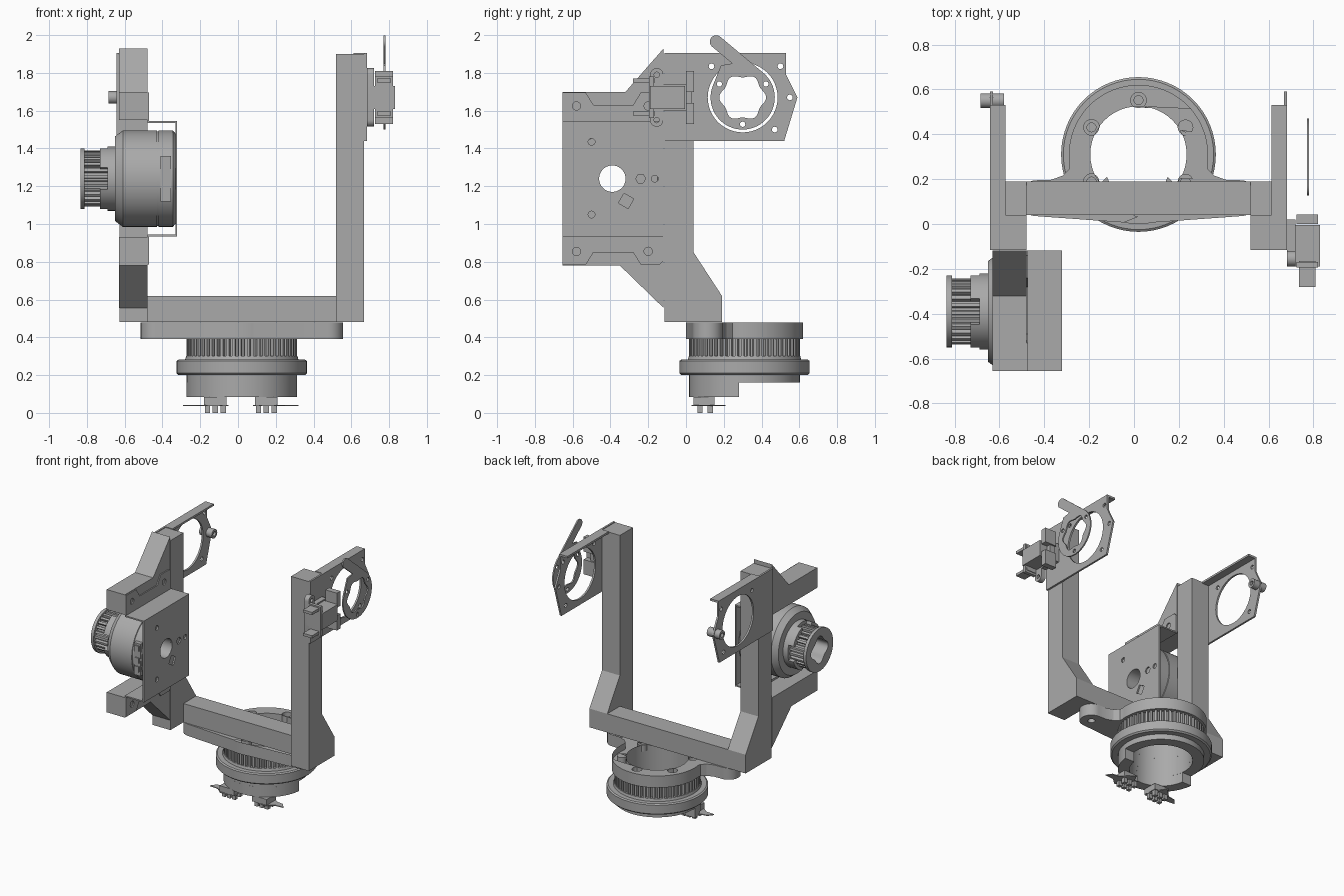
import bpy, bmesh
from math import sin, cos, pi, radians
from mathutils import Matrix, Vector

if "Cube" in bpy.data.objects:
    bpy.data.objects.remove(bpy.data.objects["Cube"])

grey = bpy.data.materials.new("plain_grey")
grey.use_nodes = True
COLOUR = (0.4, 0.4, 0.4, 1)
grey.diffuse_color = COLOUR
grey.node_tree.nodes["Principled BSDF"].inputs["Base Color"].default_value = COLOUR

CX = 0.02                                   # mirror plane of the frame
# Local (u, v, w) to world: 'x' maps u->y, v->z, w->x
AXES = {"z": Matrix.Identity(4),
        "x": Matrix(((0, 0, 1, 0), (1, 0, 0, 0), (0, 1, 0, 0), (0, 0, 0, 1)))}
parts = []


def finish(name, bm):
    bmesh.ops.remove_doubles(bm, verts=bm.verts, dist=0.0002)
    bmesh.ops.recalc_face_normals(bm, faces=bm.faces)
    mesh = bpy.data.meshes.new(name)
    bm.to_mesh(mesh)
    bm.free()
    mesh.materials.append(grey)
    ob = bpy.data.objects.new(name, mesh)
    bpy.context.collection.objects.link(ob)
    parts.append(ob)
    return ob


def box(name, lo, hi):
    bm = bmesh.new()
    lo, hi = Vector(lo), Vector(hi)
    bmesh.ops.create_cube(bm, size=1, matrix=Matrix.Translation((lo + hi) / 2) @ Matrix.Diagonal((*(hi - lo), 1)))
    return finish(name, bm)


def arc(c, r, a=0, b=360, n=48):
    full = b - a == 360
    steps = [radians(a + (b - a) * i / n) for i in range(n if full else n + 1)]
    return [(c[0] + r * cos(t), c[1] + r * sin(t)) for t in steps]


def wavy(c, r, amp, count, n=96):
    return [(c[0] + (r + amp * cos(count * t)) * cos(t), c[1] + (r + amp * cos(count * t)) * sin(t))
            for t in (2 * pi * i / n for i in range(n))]


def teeth(c, r, depth, count):
    pts = []
    for i in range(count):
        for f, rr in ((0, r - depth), (.35, r - depth), (.45, r), (.9, r)):
            t = 2 * pi * (i + f) / count
            pts.append((c[0] + rr * cos(t), c[1] + rr * sin(t)))
    return pts


def plate(name, axis, lo, hi, *loops):
    """Flat profile with holes, extruded from lo to hi along the axis."""
    cu = bpy.data.curves.new(name, "CURVE")
    cu.dimensions, cu.fill_mode, cu.extrude = "2D", "BOTH", (hi - lo) / 2
    for pts in loops:
        sp = cu.splines.new("POLY")
        sp.points.add(len(pts) - 1)
        for p, (u, v) in zip(sp.points, pts):
            p.co = (u, v, 0, 1)
        sp.use_cyclic_u = True
    tmp = bpy.data.objects.new(name, cu)
    bpy.context.collection.objects.link(tmp)
    mesh = bpy.data.meshes.new_from_object(tmp.evaluated_get(bpy.context.evaluated_depsgraph_get()))
    bm = bmesh.new()
    bm.from_mesh(mesh)
    bm.transform(AXES[axis] @ Matrix.Translation((0, 0, (lo + hi) / 2)))
    bpy.data.objects.remove(tmp)
    bpy.data.curves.remove(cu)
    bpy.data.meshes.remove(mesh)
    return finish(name, bm)


def lathe(name, axis, c, profile, n=64):
    """Closed (radius, height) profile spun about the axis through c."""
    bm = bmesh.new()
    vs = [bm.verts.new((r, 0, w)) for r, w in profile]
    es = [bm.edges.new((vs[i - 1], vs[i])) for i in range(len(vs))]
    bmesh.ops.spin(bm, geom=vs + es, cent=(0, 0, 0), axis=(0, 0, 1), angle=2 * pi, steps=n)
    bm.transform(AXES[axis] @ Matrix.Translation((c[0], c[1], 0)))
    return finish(name, bm)


def sided(side, a, b):
    """Interval given for the +x side, mirrored for the other."""
    return (a, b) if side > 0 else (2 * CX - b, 2 * CX - a)


# Frame: cross beam, two arms and their flanged end plates
box("cross_beam", (-.48, .04, .48), (.52, .19, .62))
ARM = [(-.115, .48), (.19, .48), (.19, .62), (.04, .85), (.04, 1.9), (-.115, 1.9)]
HUB = (.3, 1.67)
END = [(-.115, 1.44), (.52, 1.44), (.59, 1.67), (.53, 1.79), (.53, 1.905), (-.115, 1.905)]
END_HOLES = [(.5, 1.835), (.135, 1.835), (.47, 1.5), (.55, 1.67)]
for side, tag in ((1, "left"), (-1, "right")):
    plate(tag + "_arm", "x", *sided(side, .52, .668), ARM)
    plate(tag + "_end_plate", "x", *sided(side, .668, .682), END, arc(HUB, .185),
          *[arc(h, .015, n=16) for h in END_HOLES])
    a, b = sided(side, .612, .682)
    box(tag + "_end_lip", (a, .04, 1.89), (b, .53, 1.905))
plate("peg", "x", -.685, -.58, arc((.55, 1.67), .033, n=24), arc((.55, 1.67), .016, n=16))

# Motor bracket blocks in front of the right arm
plate("bracket_top", "x", -.63, -.48,
      [(-.655, 1.55), (-.118, 1.55), (-.118, 1.93), (-.32, 1.7), (-.655, 1.7)])
plate("bracket_bottom", "x", -.63, -.48,
      [(-.655, .93), (-.655, .78), (-.35, .78), (-.118, .555), (-.118, .93)])

# Folded sheet holding the motor
AXIS = (-.39, 1.24)
plate("motor_sheet", "x", -.332, -.322, [(-.655, .935), (-.118, .935), (-.118, 1.545), (-.655, 1.545)],
      arc(AXIS, .07), *[arc(h, .018, n=20) for h in ((-.5, 1.435), (-.5, 1.05), (-.165, 1.24))],
      arc((-.24, 1.24), .026, n=6), arc((-.317, 1.122), .042, 15, 375, 4))
for z, s, tag in ((1.545, 1, "upper"), (.935, -1, "lower")):
    box(tag + "_sheet_fold", (-.48, -.655, min(z, z - s * .01)), (-.322, -.118, max(z, z - s * .01)))
    tab = [(-.655, 0), (-.118, 0), (-.118, .13), (-.14, .15), (-.24, .15), (-.28, .085),
           (-.49, .085), (-.53, .15), (-.655, .15)]
    plate(tag + "_sheet_tab", "x", -.48, -.472, [(y, z + s * h) for y, h in tab],
          *[arc((y, z + s * .08), .022, n=20) for y in (-.58, -.2)])

# Motor and its drive pulley
lathe("motor_body", "x", AXIS, [(.07, -.65), (.225, -.65), (.255, -.61), (.255, -.43), (.25, -.428),
                                (.25, -.422), (.255, -.42), (.255, -.345), (.24, -.332), (.07, -.332)])
box("connector_pad", (-.41, -.648, 1.12), (-.355, -.6, 1.36))
for z in (1.15, 1.215, 1.305):
    box("connector_socket", (-.4, -.655, z), (-.365, -.61, z + .04))
plate("pulley_collar", "x", -.69, -.65, arc(AXIS, .17), arc(AXIS, .07))
for k in range(4):
    a = 90 * k + 20
    plate("collar_ear", "x", -.73, -.69, arc(AXIS, .17, a, a + 50, 12) + arc(AXIS, .11, a + 50, a, 12))
plate("pulley_teeth", "x", -.812, -.69, teeth(AXIS, .148, .02, 26), wavy(AXIS, .09, .012, 4))
plate("pulley_rim", "x", -.835, -.812, arc(AXIS, .16), wavy(AXIS, .09, .012, 4))

# Turntable: eared plate with counterbored screw holes
C = (CX, .31)
EARED = (arc((-.435, .115), .08, 90, 270, 16) + arc(C, .31, 258, 282, 12)
         + arc((.475, .115), .08, -90, 90, 16) + [(.41, .197), (.36, .215), (.33, .245)]
         + arc(C, .31, -8, 188, 48) + [(-.29, .245), (-.32, .215), (-.37, .197)])
for tag, lo, hi, r in (("lower", .39, .43, .02), ("upper", .43, .478, .035)):
    plate("eared_plate_" + tag, "z", lo, hi, EARED, arc(C, .215),
          *[arc(p, r, n=20) for p in arc(C, .242, 30, 390, 6)],
          *[arc((x, .115), .025, n=20) for x in (-.435, .475)])
plate("ring_gear", "z", .3, .39, teeth(C, .293, .022, 56), arc(C, .215))
lathe("turntable_flange", "z", C, [(.215, .2), (.335, .2), (.345, .21), (.345, .275), (.335, .282),
                                   (.3, .282), (.295, .3), (.215, .3)])
plate("lower_ring", "z", .16, .2, arc(C, .293), arc(C, .215))
plate("lower_half_ring", "z", .085, .16, arc(C, .293, 186, 354, 40) + arc(C, .215, 352, 188, 40))

# Cable connectors below the turntable
for x, s in ((-.12, -1), (.15, 1)):
    box("socket_block", (x - .06, .04, .04), (x + .06, .15, .085))
    for dx in (-.042, 0, .042):
        for y in (.06, .115):
            box("contact_pin", (x + dx - .014, y, 0), (x + dx + .014, y + .028, .04))
    plate("thin_lever", "z", .036, .042, [(x - s * .07, .06), (x + s * .05, .03), (x + s * .1, .075),
          (x + s * .17, .08), (x + s * .14, .12), (x + s * .08, .13), (x, .21), (x - s * .03, .14)])

# Hooked ring outside the left end plate
HOOK = (arc((.16, 1.965), .034, 48, 228, 12) + [(.245, 1.85), (.185, 1.84)] + arc(HUB, .17, 158, 412, 40))
plate("hooked_ring", "x", .771, .781, HOOK, wavy(HUB, .115, .009, 6),
      *[arc(p, .014, n=16) for p in arc(HUB, .142, 30, 390, 3)])

# Small actuator and its clamp
box("actuator_body", (.7, -.19, 1.61), (.83, -.005, 1.73))
box("actuator_nose", (.735, -.28, 1.575), (.81, -.165, 1.595))
box("actuator_nose", (.735, -.28, 1.75), (.81, -.165, 1.77))
box("clamp_front", (.725, -.195, 1.56), (.82, -.17, 1.78))
plate("clamp_base", "x", .682, .72, arc((-.155, 1.79), .035, 0, 180, 12) + arc((-.155, 1.55), .035, 180, 360, 12),
      *[arc((-.155, z), .014, n=16) for z in (1.79, 1.55)])
box("clamp_foot", (.682, -.12, 1.6), (.72, .02, 1.74))
for lo, hi in ((1.53, 1.64), (1.7, 1.81)):
    box("clamp_jaw", (.725, 0, lo), (.82, .042, hi))
box("clamp_web", (.725, 0, 1.64), (.77, .03, 1.7))

# Smooth curved walls, keep edges sharp
bpy.ops.object.select_all(action="DESELECT")
for ob in parts:
    ob.select_set(True)
bpy.context.view_layer.objects.active = parts[0]
bpy.ops.object.shade_smooth_by_angle(angle=radians(25))
